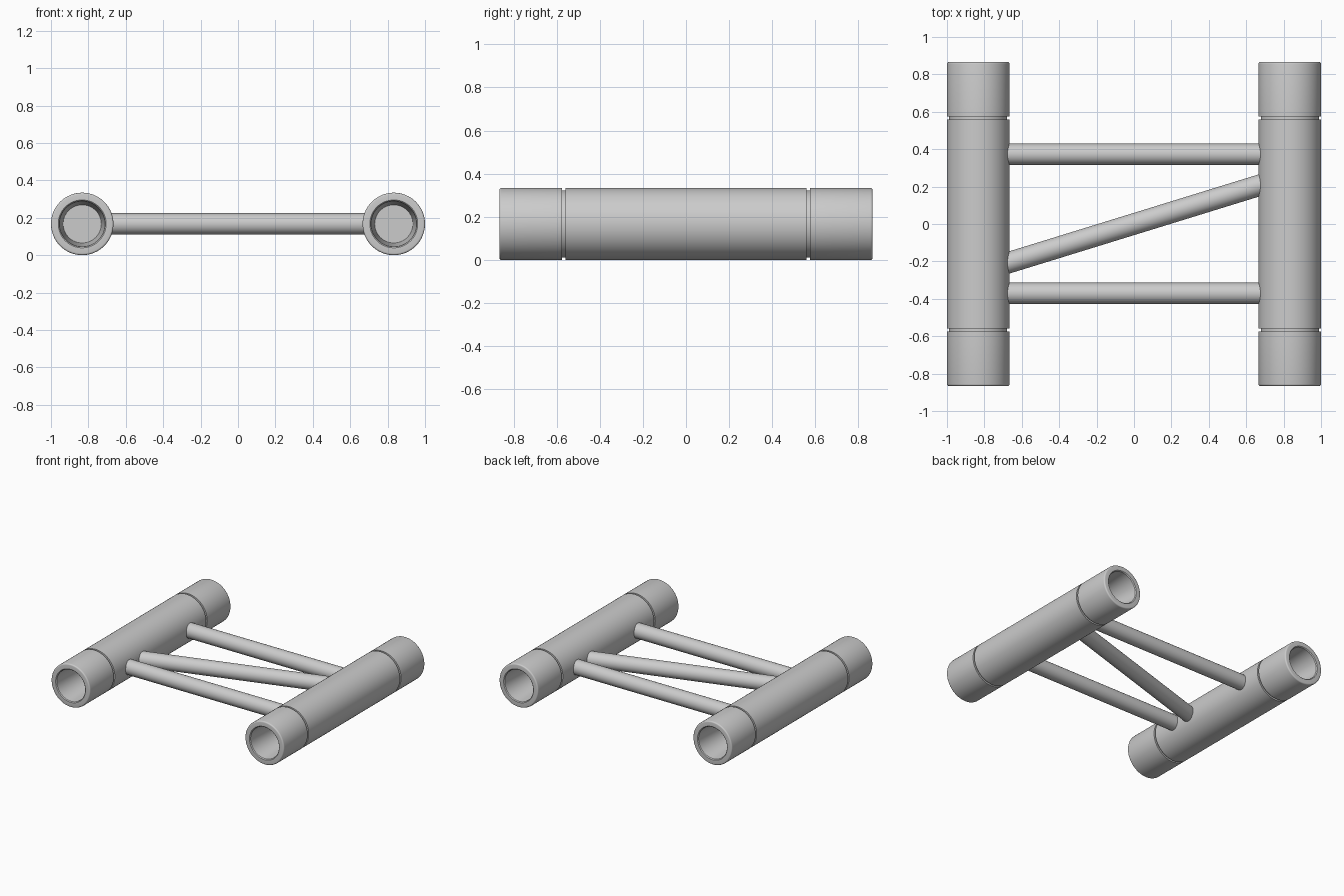
import bpy, bmesh
from math import pi, radians, cos, sin
from mathutils import Vector

if "Cube" in bpy.data.objects:
    bpy.data.objects.remove(bpy.data.objects["Cube"])

AXIS_Z, TUBE_X, TUBE_R, HALF_LEN = 0.167, 0.833, 0.167, 0.866
SIDES = 64


def finish(bm, name):
    bmesh.ops.recalc_face_normals(bm, faces=bm.faces)
    mesh = bpy.data.meshes.new(name)
    bm.to_mesh(mesh)
    bm.free()
    ob = bpy.data.objects.new(name, mesh)
    bpy.context.collection.objects.link(ob)
    bpy.ops.object.select_all(action='DESELECT')
    ob.select_set(True)
    bpy.context.view_layer.objects.active = ob
    bpy.ops.object.shade_smooth_by_angle(angle=radians(30))
    return ob


def lathe(name, profile, x):
    """Spin a (radius, y) profile around a line parallel to y."""
    bm = bmesh.new()
    verts = [bm.verts.new((x + r, y, AXIS_Z)) for r, y in profile]
    edges = [bm.edges.new(p) for p in zip(verts, verts[1:])]
    bmesh.ops.spin(bm, geom=verts + edges, cent=(x, 0, AXIS_Z), axis=(0, 1, 0),
                   angle=2 * pi, steps=SIDES, use_merge=True)
    bmesh.ops.remove_doubles(bm, verts=bm.verts, dist=1e-5)
    return finish(bm, name)


def rod(name, a, b, radius=0.057):
    a, b = Vector(a), Vector(b)
    bm = bmesh.new()
    bmesh.ops.create_cone(bm, cap_ends=True, segments=32, radius1=radius,
                          radius2=radius, depth=(b - a).length)
    turn = (b - a).to_track_quat('Z', 'Y').to_matrix()
    bmesh.ops.rotate(bm, verts=bm.verts, matrix=turn)
    bmesh.ops.translate(bm, verts=bm.verts, vec=(a + b) / 2)
    return finish(bm, name)


# Main tubes: tapered socket, rounded rim and coupler groove at each end
c = 0.01
rim = [(TUBE_R - c + c * sin(t * pi / 8), HALF_LEN - c + c * cos(t * pi / 8))
       for t in range(5)]
half = [(0, 0.56), (0.102, 0.56), (0.122, HALF_LEN - 0.006), (0.128, HALF_LEN),
        *rim, (TUBE_R, 0.574), (TUBE_R - 0.012, 0.574),
        (TUBE_R - 0.012, 0.560), (TUBE_R, 0.560)]
profile = half + [(r, -y) for r, y in reversed(half)]
lathe("left_main_tube", profile, -TUBE_X)
lathe("right_main_tube", profile, TUBE_X)

# Cross braces, ends buried in the tube walls
E = 0.71
rod("back_brace", (-E, 0.373, AXIS_Z), (E, 0.373, AXIS_Z))
rod("front_brace", (-E, -0.371, AXIS_Z), (E, -0.371, AXIS_Z))
rod("diagonal_brace", (-E, -0.219, AXIS_Z), (E, 0.219, AXIS_Z))
